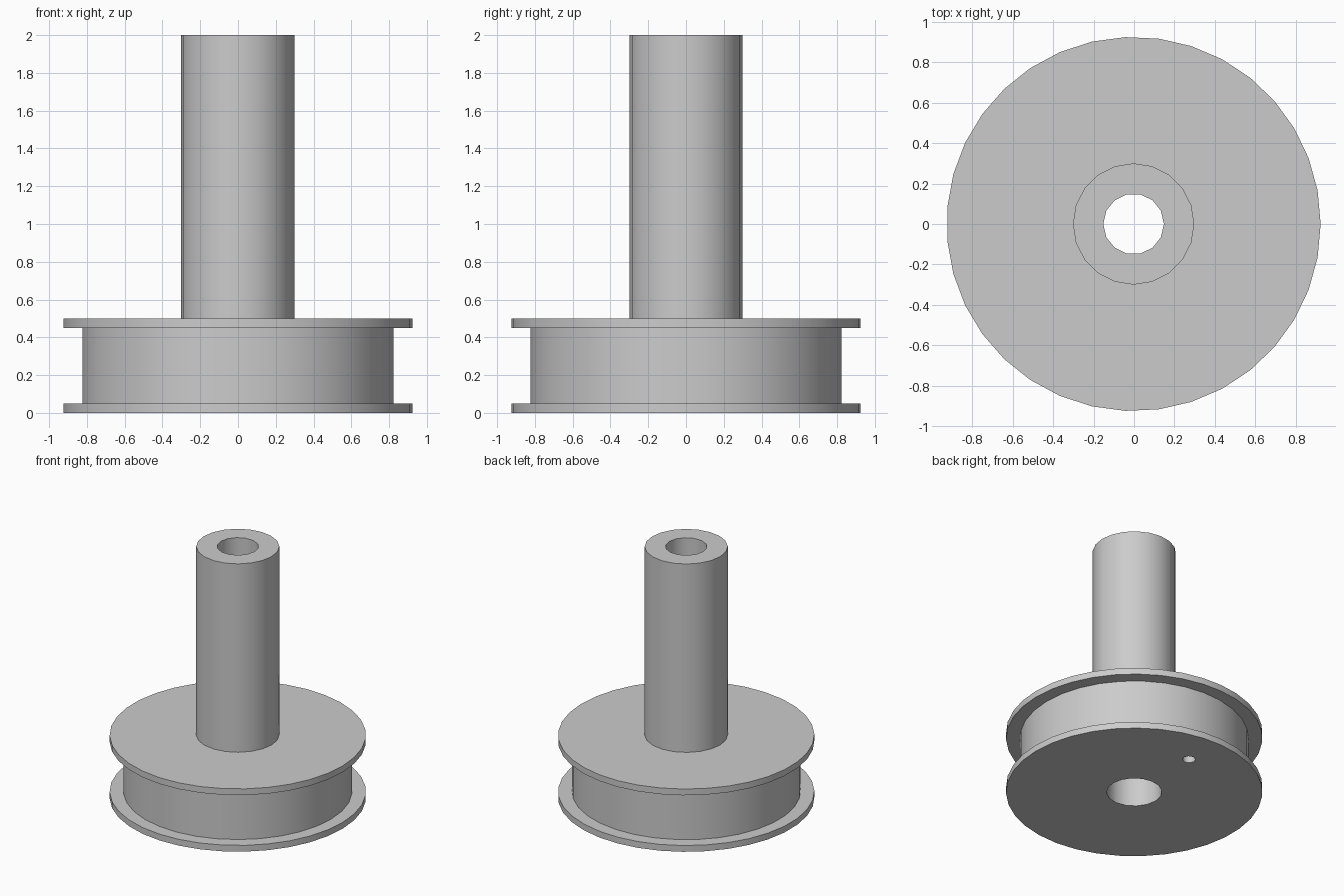
import bpy
import bmesh
import math
from mathutils import Matrix

default = bpy.data.objects.get("Cube")
if default:
    bpy.data.objects.remove(default, do_unlink=True)

SHIFT_X = -0.002   # centres the odd-sided discs

grey = bpy.data.materials.new("plain grey")
grey.use_nodes = True
colour = (0.6, 0.6, 0.6, 1)
grey.diffuse_color = colour
grey.node_tree.nodes["Principled BSDF"].inputs["Base Color"].default_value = colour


def cylinder(name, radius, sides, bottom, top, x=0.0, y=0.0):
    """Upright cylinder with its first corner on the +x side."""
    bm = bmesh.new()
    place = (Matrix.Translation((x, y, (bottom + top) / 2))
             @ Matrix.Rotation(-math.pi / 2, 4, "Z"))
    bmesh.ops.create_cone(bm, cap_ends=True, segments=sides, radius1=radius,
                          radius2=radius, depth=top - bottom, matrix=place)
    mesh = bpy.data.meshes.new(name)
    bm.to_mesh(mesh)
    bm.free()
    mesh.materials.append(grey)
    obj = bpy.data.objects.new(name, mesh)
    bpy.context.collection.objects.link(obj)
    return obj


def cut(part, cutters):
    """Subtract the cutters and bake the result into the part."""
    for cutter in cutters:
        mod = part.modifiers.new(cutter.name, "BOOLEAN")
        mod.operation = "DIFFERENCE"
        mod.solver = "EXACT"
        mod.object = cutter
    graph = bpy.context.evaluated_depsgraph_get()
    baked = bpy.data.meshes.new_from_object(part.evaluated_get(graph))
    part.modifiers.clear()
    part.data = baked


# Solid parts, stacked from the ground up
lower_flange = cylinder("lower_flange", 0.925, 35, 0, 0.05, SHIFT_X)
drum = cylinder("drum", 0.825, 33, 0.05, 0.45, SHIFT_X)
upper_flange = cylinder("upper_flange", 0.925, 35, 0.45, 0.5, SHIFT_X)
hub_tube = cylinder("hub_tube", 0.3, 20, 0.5, 2, SHIFT_X)

# Wide bore in the spool, narrow bore in the tube, blind peg hole below
wide_bore = cylinder("wide_bore_cutter", 0.2, 16, -0.1, 0.6, SHIFT_X)
narrow_bore = cylinder("narrow_bore_cutter", 0.15, 14, 0.4, 2.1, SHIFT_X)
peg_hole = cylinder("peg_hole_cutter", 0.048, 8, -0.1, 0.25, SHIFT_X, 0.615)

cut(lower_flange, [wide_bore, peg_hole])
cut(drum, [wide_bore, peg_hole])
cut(upper_flange, [wide_bore])
cut(hub_tube, [narrow_bore])

for cutter in (wide_bore, narrow_bore, peg_hole):
    bpy.data.objects.remove(cutter, do_unlink=True)

# Smooth round walls with crisp rims
bpy.ops.object.select_all(action="DESELECT")
for part in (lower_flange, drum, upper_flange, hub_tube):
    part.select_set(True)
    bpy.context.view_layer.objects.active = part
bpy.ops.object.shade_smooth_by_angle(angle=math.radians(50))
